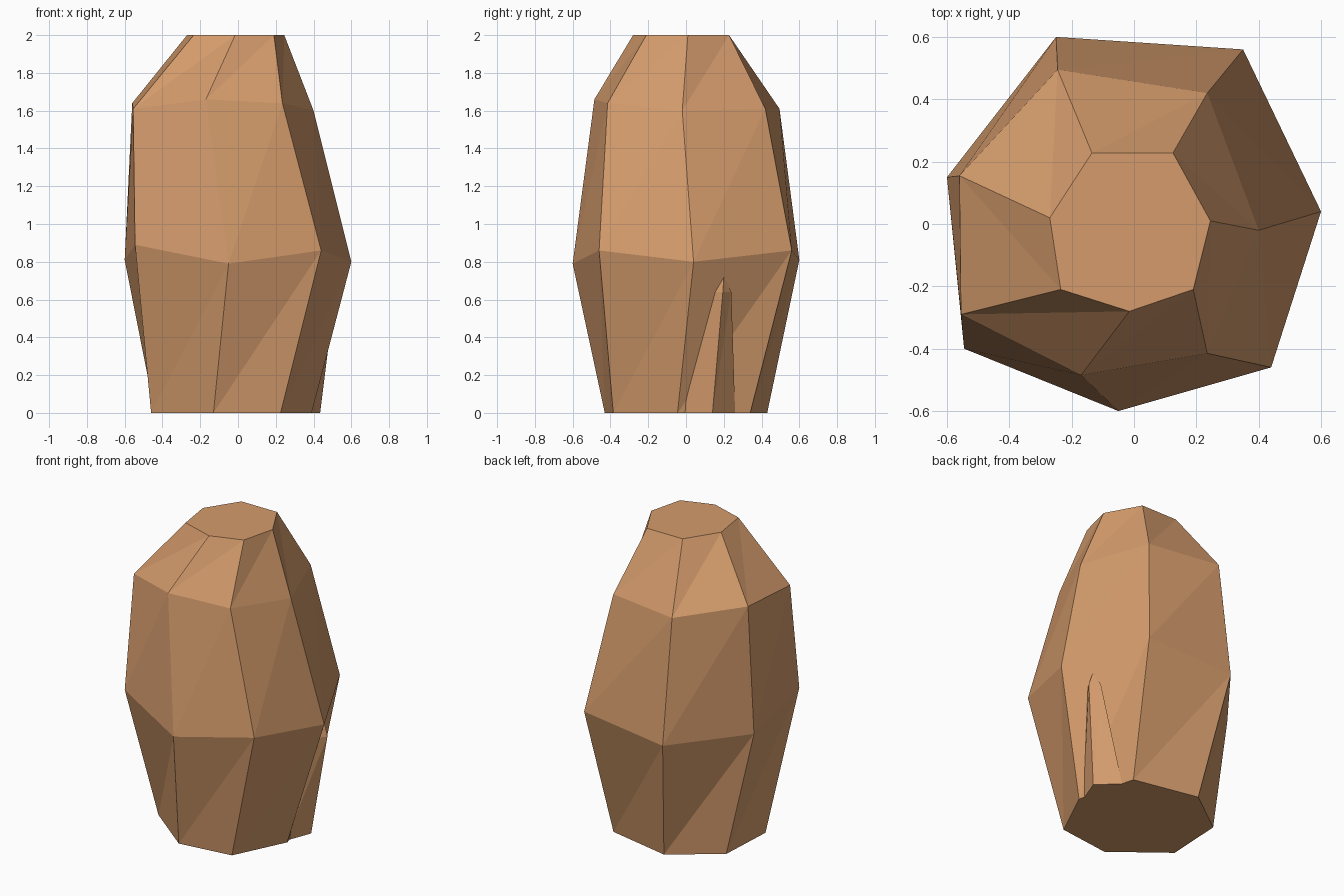
import bpy

clay = bpy.data.materials.new("warm brown stone")
clay.diffuse_color = (0.66, 0.33, 0.15, 1)


def loft(name, rings):
    """Join rings of equal point count with side faces and two end caps."""
    n = len(rings[0])
    verts = [p for ring in rings for p in ring]
    faces = [list(range(n))[::-1], [len(verts) - n + i for i in range(n)]]
    for r in range(len(rings) - 1):
        for i in range(n):
            a, b = r * n + i, r * n + (i + 1) % n
            # split each warped side into two flat triangles
            faces += [(a, b, b + n), (a, b + n, a + n)]
    mesh = bpy.data.meshes.new(name)
    mesh.from_pydata(verts, [], faces)
    mesh.materials.append(clay)
    mesh.validate()
    obj = bpy.data.objects.new(name, mesh)
    bpy.context.collection.objects.link(obj)
    return obj


# Main seven-sided boulder: base, belly, shoulder and flat top, counter-clockwise
base = [(0.39, -0.045, 0), (0.29, 0.34, 0), (-0.14, 0.43, 0), (-0.44, 0.21, 0),
        (-0.46, -0.17, 0), (-0.13, -0.43, 0), (0.225, -0.385, 0)]
belly = [(0.60, 0.04, 0.80), (0.35, 0.56, 0.86), (-0.25, 0.60, 0.81), (-0.60, 0.15, 0.81),
         (-0.545, -0.40, 0.89), (-0.05, -0.60, 0.79), (0.44, -0.46, 0.86)]
shoulder = [(0.40, -0.02, 1.60), (0.235, 0.42, 1.61), (-0.245, 0.495, 1.61), (-0.56, 0.155, 1.64),
            (-0.555, -0.29, 1.61), (-0.17, -0.485, 1.66), (0.235, -0.415, 1.64)]
top = [(0.245, 0.01, 2), (0.125, 0.228, 2), (-0.135, 0.228, 2), (-0.27, 0.02, 2),
       (-0.235, -0.21, 2), (-0.015, -0.28, 2), (0.19, -0.21, 2)]
loft("boulder", [base, belly, shoulder, top])

# Slim shard half buried in the right side, narrowing to a point
shard_base = [(0.37, -0.03, 0), (0.435, 0.14, 0), (0.31, 0.26, 0), (0.2, 0.12, 0)]
shard_neck = [(0.48, 0.14, 0.64), (0.515, 0.195, 0.64), (0.46, 0.24, 0.64), (0.40, 0.18, 0.64)]
shard_tip = [(0.485, 0.198, 0.72), (0.49, 0.20, 0.72), (0.485, 0.203, 0.72), (0.48, 0.20, 0.72)]
loft("side_shard", [shard_base, shard_neck, shard_tip])
